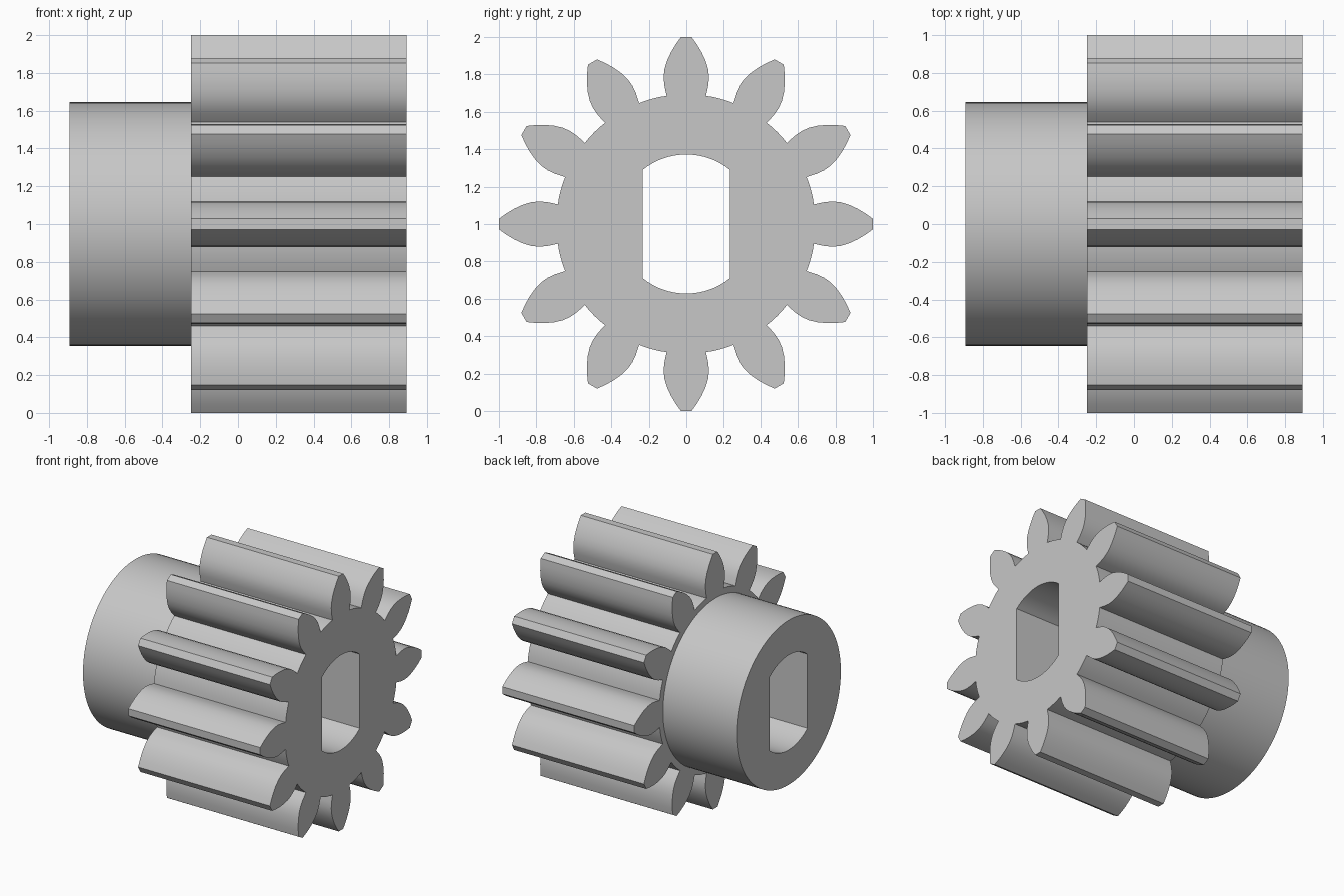
import bpy, bmesh, math

if "Cube" in bpy.data.objects:
    bpy.data.objects.remove(bpy.data.objects["Cube"], do_unlink=True)

HUB_END, STEP, GEAR_END = -0.893, -0.25, 0.893
TEETH = 12
ROOT_R, HUB_R, BORE_R, FLAT_Y = 0.694, 0.645, 0.372, 0.232
# One flank of a tooth: distance from the axis, half width
FLANK = [(0.685, 0.105), (0.74, 0.117), (0.785, 0.121), (0.83, 0.116),
         (0.875, 0.102), (0.92, 0.081), (0.96, 0.057), (1.0, 0.028)]


def arc(radius, start, end, steps):
    return [(radius * math.cos(start + (end - start) * i / steps),
             radius * math.sin(start + (end - start) * i / steps))
            for i in range(steps + 1)]


def gear_profile():
    pts = []
    pitch = 2 * math.pi / TEETH
    root_angle = math.atan2(FLANK[0][1], FLANK[0][0])
    tooth = [(r, -w) for r, w in FLANK] + [(r, w) for r, w in reversed(FLANK)]
    for i in range(TEETH):
        a = i * pitch
        c, s = math.cos(a), math.sin(a)
        pts += [(r * c - w * s, r * s + w * c) for r, w in tooth]
        # root land up to the next tooth
        pts += arc(ROOT_R, a + root_angle, a + pitch - root_angle, 4)[1:-1]
    return pts


def bore_profile():
    # round bore with two flats facing along y
    a = math.acos(FLAT_Y / BORE_R)
    return (arc(BORE_R, a, math.pi - a, 16)
            + arc(BORE_R, math.pi + a, 2 * math.pi - a, 16))


def ring(bm, profile, x):
    verts = [bm.verts.new((x, y, z + 1)) for y, z in profile]
    return verts, [bm.edges.new((v, verts[i - 1])) for i, v in enumerate(verts)]


def wall(bm, profile, x0, x1):
    a, b = ring(bm, profile, x0)[0], ring(bm, profile, x1)[0]
    for i in range(len(a)):
        bm.faces.new((a[i - 1], a[i], b[i], b[i - 1]))


def cap(bm, outer, inner, x):
    edges = ring(bm, outer, x)[1] + ring(bm, inner, x)[1]
    bmesh.ops.triangle_fill(bm, edges=edges, use_beauty=True, normal=(1, 0, 0))


gear, bore = gear_profile(), bore_profile()
hub = arc(HUB_R, 0, 2 * math.pi, 96)[:-1]

bm = bmesh.new()
# Toothed body
wall(bm, gear, STEP, GEAR_END)
cap(bm, gear, bore, GEAR_END)
cap(bm, gear, hub, STEP)
# Plain hub
wall(bm, hub, HUB_END, STEP)
cap(bm, hub, bore, HUB_END)
# Through bore
wall(bm, bore, HUB_END, GEAR_END)
bmesh.ops.remove_doubles(bm, verts=bm.verts, dist=0.0001)
bmesh.ops.recalc_face_normals(bm, faces=bm.faces)

mesh = bpy.data.meshes.new("pinion_gear")
bm.to_mesh(mesh)
bm.free()
obj = bpy.data.objects.new("pinion_gear", mesh)
bpy.context.collection.objects.link(obj)

# Single grey material
mat = bpy.data.materials.new("light_grey")
mat.use_nodes = True
grey = (0.57, 0.57, 0.57, 1)
mat.diffuse_color = grey
mat.node_tree.nodes["Principled BSDF"].inputs["Base Color"].default_value = grey
mesh.materials.append(mat)

bpy.ops.object.select_all(action="DESELECT")
obj.select_set(True)
bpy.context.view_layer.objects.active = obj
bpy.ops.object.shade_smooth_by_angle(angle=math.radians(25))
